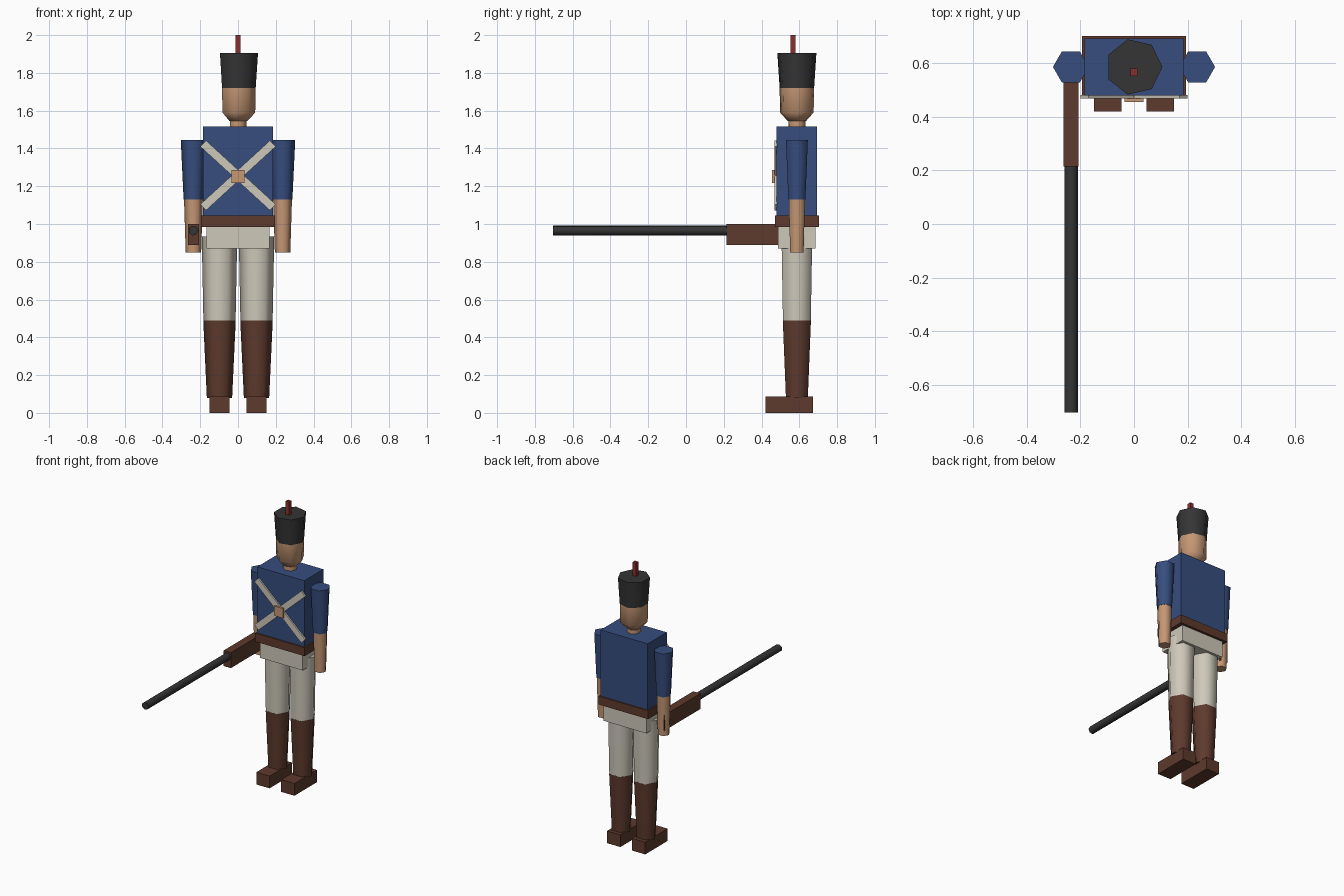
import bpy
import bmesh
import math
from mathutils import Matrix

if "Cube" in bpy.data.objects:
    bpy.data.objects.remove(bpy.data.objects["Cube"], do_unlink=True)

BODY_Y = 0.587  # depth of the figure's axis


def material(name, rgb):
    mat = bpy.data.materials.new(name)
    mat.use_nodes = True
    colour = (*rgb, 1)
    mat.diffuse_color = colour
    bsdf = mat.node_tree.nodes["Principled BSDF"]
    bsdf.inputs["Base Color"].default_value = colour
    bsdf.inputs["Roughness"].default_value = 0.8
    return mat


BLUE = material("coat blue", (0.038, 0.075, 0.21))
CREAM = material("cream cloth", (0.62, 0.58, 0.49))
BROWN = material("dark leather", (0.11, 0.042, 0.026))
SKIN = material("skin", (0.56, 0.31, 0.175))
BLACK = material("black", (0.035, 0.035, 0.035))
RED = material("plume red", (0.25, 0.03, 0.027))


def finish(name, bm, mat):
    bmesh.ops.recalc_face_normals(bm, faces=bm.faces)
    mesh = bpy.data.meshes.new(name)
    bm.to_mesh(mesh)
    bm.free()
    mesh.materials.append(mat)
    obj = bpy.data.objects.new(name, mesh)
    bpy.context.collection.objects.link(obj)
    return obj


def box(name, xs, ys, zs, mat, tilt=0):
    """Box between limits, optionally tilted about its own y axis."""
    bm = bmesh.new()
    bmesh.ops.create_cube(bm, size=1)
    bmesh.ops.scale(bm, vec=[b - a for a, b in (xs, ys, zs)], verts=bm.verts)
    bmesh.ops.rotate(bm, matrix=Matrix.Rotation(tilt, 3, "Y"), verts=bm.verts)
    bmesh.ops.translate(bm, vec=[(a + b) / 2 for a, b in (xs, ys, zs)], verts=bm.verts)
    return finish(name, bm, mat)


def tapered(name, profile, sides, mat, x=0):
    """Upright many-sided solid through (height, radius) pairs."""
    bm = bmesh.new()
    rings = []
    for z, r in profile:
        angles = [math.tau * i / sides for i in range(sides)]
        rings.append([bm.verts.new((x + r * math.cos(a), BODY_Y + r * math.sin(a), z))
                      for a in angles])
    for low, high in zip(rings, rings[1:]):
        for i in range(sides):
            j = (i + 1) % sides
            bm.faces.new((low[i], low[j], high[j], high[i]))
    bm.faces.new(rings[0])
    bm.faces.new(rings[-1])
    obj = finish(name, bm, mat)
    bpy.ops.object.select_all(action="DESELECT")
    obj.select_set(True)
    bpy.context.view_layer.objects.active = obj
    bpy.ops.object.shade_smooth_by_angle(angle=math.radians(65))
    return obj


# Trunk
box("coat", (-0.185, 0.185), (0.48, 0.694), (1.04, 1.515), BLUE)
box("belt", (-0.195, 0.195), (0.47, 0.703), (0.985, 1.045), BROWN)
box("hips", (-0.168, 0.168), (0.487, 0.685), (0.87, 0.99), CREAM)

# Crossed straps and buckle
for name, tilt in (("right_shoulder_strap", 1), ("left_shoulder_strap", -1)):
    box(name, (-0.25, 0.25), (0.469, 0.482), (1.235, 1.279), CREAM, tilt * math.radians(42.5))
box("buckle", (-0.035, 0.035), (0.456, 0.475), (1.217, 1.286), SKIN)

# Head, hat and plume
tapered("neck", [(1.5, 0.046), (1.56, 0.046)], 7, SKIN)
tapered("head", [(1.545, 0.05), (1.59, 0.091), (1.72, 0.094)], 7, SKIN)
tapered("hat", [(1.71, 0.093), (1.905, 0.106)], 7, BLACK)
box("plume", (-0.0135, 0.0135), (0.554, 0.581), (1.89, 2), RED)

# Paired limbs
for side, s in (("left", 1), ("right", -1)):
    arm_x, leg_x = s * 0.236, s * 0.098
    tapered(side + "_sleeve", [(1.13, 0.052), (1.445, 0.067)], 6, BLUE, arm_x)
    tapered(side + "_forearm", [(0.85, 0.041), (1.14, 0.05)], 6, SKIN, arm_x)
    tapered(side + "_thigh", [(0.48, 0.085), (0.935, 0.094)], 6, CREAM, leg_x)
    tapered(side + "_boot", [(0.08, 0.067), (0.49, 0.086)], 6, BROWN, leg_x)
    box(side + "_foot", (leg_x - 0.052, leg_x + 0.052), (0.42, 0.672), (0, 0.087), BROWN)

# Long gun held in the right hand
box("gun_stock", (-0.264, -0.207), (0.215, 0.622), (0.89, 1), BROWN)
barrel = tapered("gun_barrel", [(-0.46, 0.0265), (0.47, 0.0265)], 7, BLACK)
barrel.data.transform(Matrix.Translation((-0.236, -0.235, 0.965))
                      @ Matrix.Rotation(math.radians(90), 4, "X")
                      @ Matrix.Translation((0, -BODY_Y, 0)))
